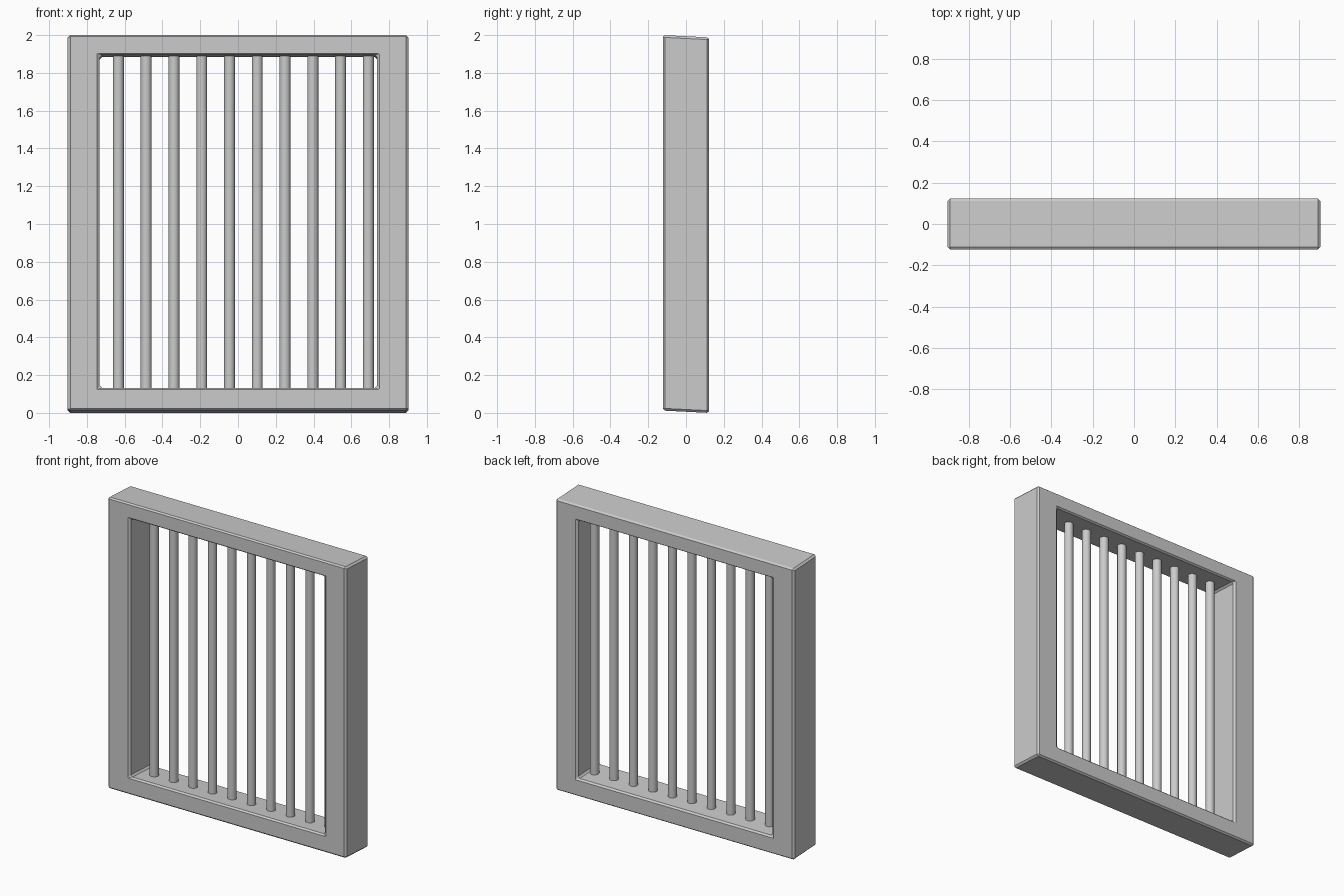
import bpy, bmesh, math

if "Cube" in bpy.data.objects:
    bpy.data.objects.remove(bpy.data.objects["Cube"])

DEPTH = 0.123      # half thickness of the frame
SHEAR = 0.05       # rails drop slightly toward the back


def drop(z, y):
    return z - SHEAR * y


def loop(bm, x0, x1, z0, z1, y):
    pts = [(x0, z0), (x1, z0), (x1, z1), (x0, z1)]
    return [bm.verts.new((x, y, drop(z, y))) for x, z in pts]


# Frame: one closed rectangular ring with chamfered edges
bm = bmesh.new()
outer = (-0.902, 0.902, 0.006, 1.994)
inner = (-0.732, 0.736, 0.127, 1.889)
rings = [loop(bm, *outer, -DEPTH), loop(bm, *outer, DEPTH),
         loop(bm, *inner, DEPTH), loop(bm, *inner, -DEPTH)]
for k in range(4):
    a, b = rings[k], rings[(k + 1) % 4]
    for i in range(4):
        j = (i + 1) % 4
        bm.faces.new((a[i], a[j], b[j], b[i]))
bmesh.ops.recalc_face_normals(bm, faces=bm.faces)
mesh = bpy.data.meshes.new("window_frame")
bm.to_mesh(mesh)
bm.free()
frame = bpy.data.objects.new("window_frame", mesh)
bpy.context.collection.objects.link(frame)
bevel = frame.modifiers.new("chamfer", 'BEVEL')
bevel.width = 0.012
bevel.segments = 1
bevel.limit_method = 'ANGLE'

# Bars: ten evenly spaced round rods sunk into both rails
for i in range(10):
    bpy.ops.mesh.primitive_cylinder_add(
        vertices=16, radius=0.029, depth=1.83,
        location=(-0.633 + 0.147 * i, 0, 1.008))
    bar = bpy.context.object
    bar.name = f"bar_{i + 1}"
    bpy.ops.object.shade_smooth_by_angle(angle=math.radians(40))
